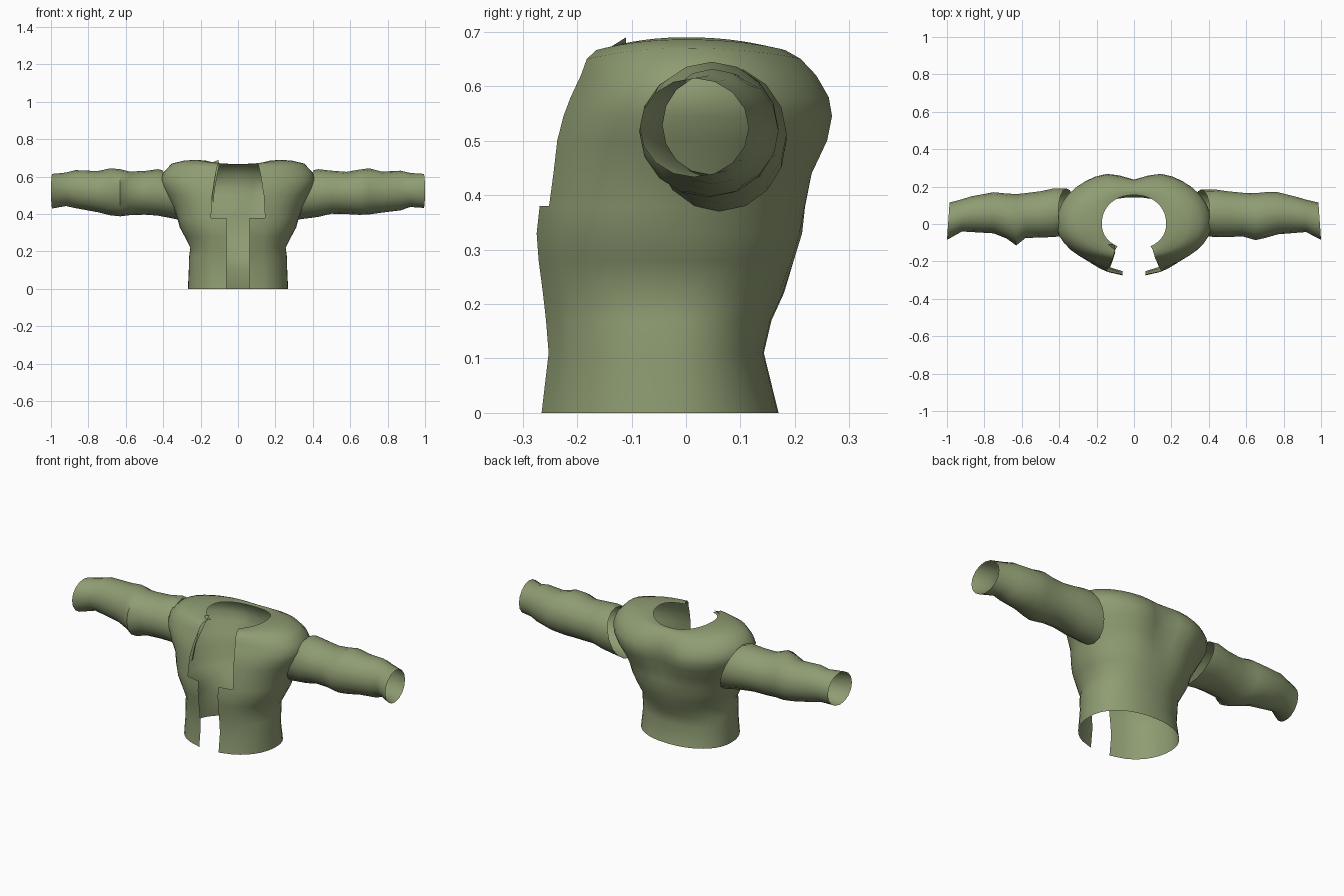
import bpy, bmesh, math
from mathutils import Vector

if "Cube" in bpy.data.objects:
    bpy.data.objects.remove(bpy.data.objects["Cube"])

olive = bpy.data.materials.new("olive cloth")
olive.diffuse_color = (0.275, 0.335, 0.17, 1)
olive.use_nodes = True
olive.node_tree.nodes["Principled BSDF"].inputs["Base Color"].default_value = olive.diffuse_color


def make(name, bm, smooth=50):
    mesh = bpy.data.meshes.new(name)
    bm.to_mesh(mesh)
    bm.free()
    mesh.materials.append(olive)
    ob = bpy.data.objects.new(name, mesh)
    bpy.context.collection.objects.link(ob)
    bpy.ops.object.select_all(action='DESELECT')
    ob.select_set(True)
    bpy.context.view_layer.objects.active = ob
    bpy.ops.object.shade_smooth_by_angle(angle=math.radians(smooth))
    return ob


# Jacket body: height, half width, front y, back y, back groove depth, lapel gap
body_rows = [
    (0.00, .268, -.270, .170, .00, .13), (0.11, .263, -.257, .143, .00, .13),
    (0.17, .262, -.262, .157, .00, .13), (0.22, .255, -.268, .180, .00, .13),
    (0.28, .285, -.275, .208, .01, .13), (0.33, .312, -.278, .223, .01, .13),
    (0.38, .325, -.272, .235, .02, .135), (0.44, .348, -.262, .248, .03, .133),
    (0.50, .382, -.250, .278, .045, .128), (0.545, .405, -.235, .287, .05, .120),
    (0.58, .413, -.220, .280, .045, .115), (0.62, .402, -.200, .255, .03, .108),
    (0.648, .355, -.190, .225, .02, .103), (0.664, .290, -.175, .195, .01, .100),
    (0.668, .225, -.155, .172, .00, .095), (0.664, .172, -.135, .155, .00, .085)]
HALF = 18                        # columns from the lapel edge to the back


def body_ring(z, w, yf, yb, groove, gap):
    cy = -0.03 if z < 0.4 else 0.0
    a0 = math.asin(0.055 / w)
    a1 = math.asin(gap / w)
    half = [a0] + [a1 + (math.pi - a1) * i / (HALF - 1) for i in range(HALF)]
    angles = half + [2 * math.pi - a for a in reversed(half[:-1])]
    pts = []
    for a in angles:
        s, c = math.sin(a), -math.cos(a)
        x = w * math.copysign(abs(s) ** 0.93, s)
        y = cy + ((yb - cy) if c > 0 else (cy - yf)) * math.copysign(abs(c) ** 0.93, c)
        if c > 0:
            y -= groove * math.exp(-(x / 0.09) ** 2)
        # raised shoulder tops
        lift = 0.022 * abs(s) ** 2 if z > 0.645 and w < 0.36 else 0
        pts.append((x, y, z + lift))
    return pts


bm = bmesh.new()
rings = [[bm.verts.new(p) for p in body_ring(*r)] for r in body_rows]
n = len(rings[0])
for k in range(len(rings) - 1):
    for i in range(n - 1):
        # the front opening widens above the lapel step
        if k >= 6 and i in (0, n - 2):
            continue
        bm.faces.new((rings[k][i], rings[k][i + 1], rings[k + 1][i + 1], rings[k + 1][i]))
loose = [v for v in bm.verts if not v.link_faces]
bmesh.ops.delete(bm, geom=loose, context='VERTS')
make("jacket_body", bm)

# Lapel turned inwards on one side
bm = bmesh.new()
outer = [(-.132, -.238, .46), (-.125, -.225, .53), (-.112, -.19, .60), (-.10, -.15, .665)]
inner = [(-.135, -.215, .47), (-.145, -.175, .54), (-.15, -.14, .61), (-.15, -.11, .67)]
top = (-.105, -.11, .69)
vo = [bm.verts.new(p) for p in outer]
vi = [bm.verts.new(p) for p in inner]
for k in range(3):
    bm.faces.new((vo[k], vo[k + 1], vi[k + 1], vi[k]))
bm.faces.new((vo[3], bm.verts.new(top), vi[3]))
make("turned_lapel", bm)

# Sleeves: distance from centre, front y, back y, bottom z, top z
right_rows = [
    (.36, -.06, .185, .370, .635), (.43, -.07, .185, .385, .640),
    (.50, -.07, .175, .402, .632), (.58, -.066, .167, .400, .626),
    (.65, -.086, .165, .396, .638), (.70, -.075, .170, .398, .645),
    (.77, -.055, .170, .408, .627), (.87, -.047, .145, .420, .632),
    (.92, -.043, .130, .438, .620), (.993, -.085, .115, .433, .615)]
left_rows = [
    (.36, -.06, .190, .370, .635), (.43, -.07, .190, .392, .640),
    (.50, -.072, .175, .397, .630), (.58, -.075, .165, .394, .628),
    (.63, -.115, .160, .388, .640), (.68, -.078, .163, .393, .645),
    (.75, -.05, .170, .410, .630), (.87, -.043, .148, .432, .635),
    (.92, -.040, .132, .443, .622), (.993, -.085, .115, .430, .615)]
SIDES = 16


def sleeve(name, rows, side):
    bm = bmesh.new()
    rings = []
    for k, (x, yf, yb, zb, zt) in enumerate(rows):
        ring = []
        for i in range(SIDES):
            a = 2 * math.pi * i / SIDES
            y = (yf + yb) / 2 + (yb - yf) / 2 * math.cos(a)
            z = (zb + zt) / 2 + (zt - zb) / 2 * math.sin(a)
            px = x
            if k == 0:                       # slanted armhole seam
                px += 0.045 * math.sin(a)
            if k == len(rows) - 1:           # slanted cuff
                px -= 0.007 * math.cos(a)
            ring.append(bm.verts.new((side * px, y, z)))
        rings.append(ring)
    for a, b in zip(rings, rings[1:]):
        for i in range(SIDES):
            j = (i + 1) % SIDES
            bm.faces.new((a[i], a[j], b[j], b[i]))
    bmesh.ops.recalc_face_normals(bm, faces=bm.faces)
    make(name, bm)


sleeve("right_sleeve", right_rows, 1)
sleeve("left_sleeve", left_rows, -1)
